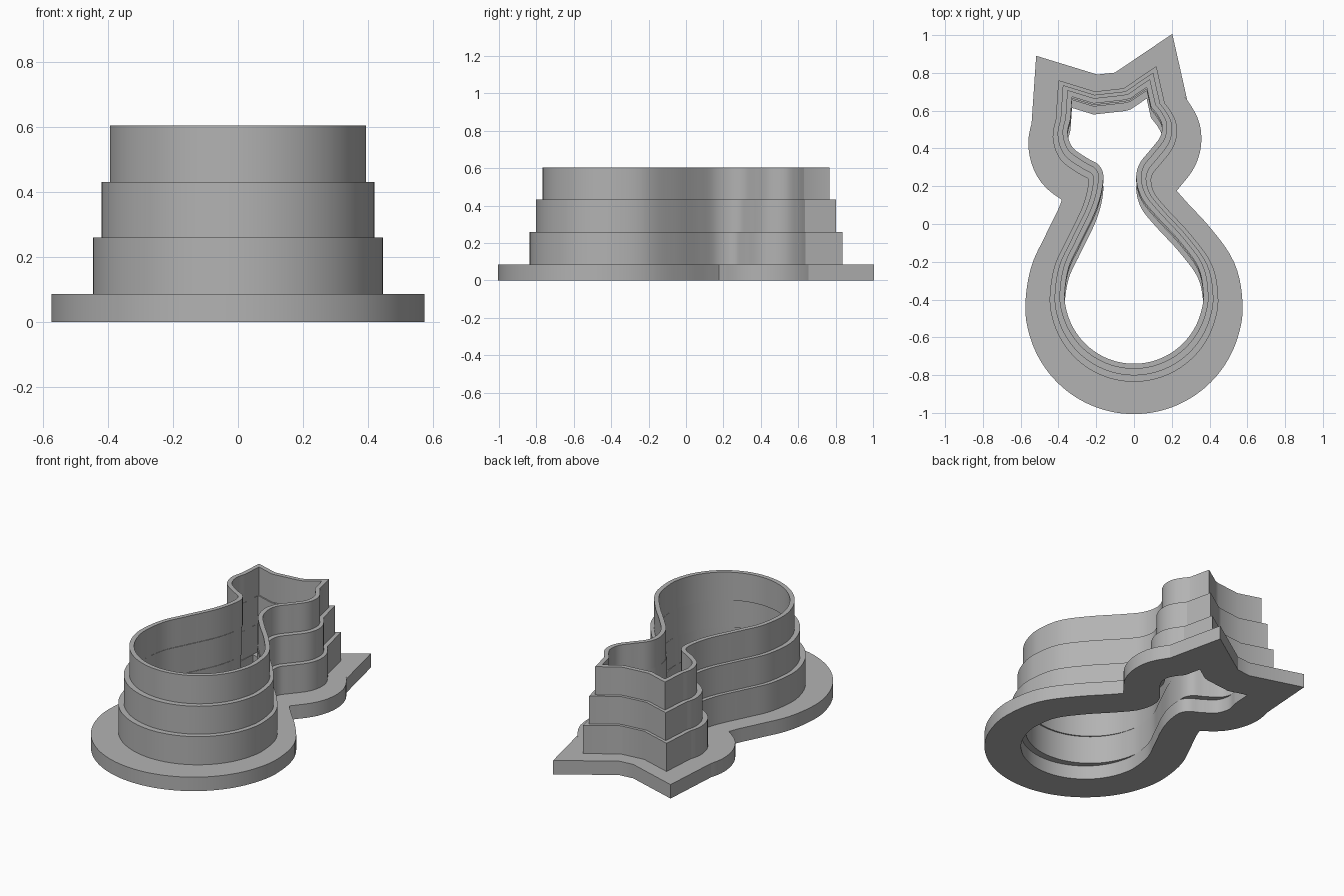
import bpy
import bmesh
import math
from mathutils import Vector
from mathutils.geometry import intersect_line_line_2d

cube = bpy.data.objects.get("Cube")
if cube:
    bpy.data.objects.remove(cube, do_unlink=True)

# Inner outline, counter-clockwise: straight ears, then one smooth run
EARS = [(0.067, 0.722), (-0.019, 0.664), (-0.05, 0.656), (-0.214, 0.638), (-0.328, 0.673)]
HEAD_LEFT = [(-0.336, 0.555), (-0.351, 0.48), (-0.325, 0.405), (-0.25, 0.35), (-0.185, 0.31)]
BODY_LEFT = [(-0.162, 0.24), (-0.195, 0.09), (-0.285, -0.1), (-0.345, -0.23)]
BODY_RIGHT = [(0.34, -0.23), (0.24, -0.09), (0.12, 0.04), (0.04, 0.14), (0.012, 0.24)]
HEAD_RIGHT = [(0.03, 0.32), (0.085, 0.39), (0.138, 0.46), (0.148, 0.525), (0.125, 0.575), (0.09, 0.62)]
BODY_RADIUS = 0.367
BODY_Y = -0.373


def smooth_run(points, steps=6):
    """Catmull-Rom curve through the points."""
    pts = [Vector(p) for p in points]
    pts = [pts[0] * 2 - pts[1]] + pts + [pts[-1] * 2 - pts[-2]]
    run = []
    for a, b, c, d in zip(pts, pts[1:], pts[2:], pts[3:]):
        for s in range(steps):
            t = s / steps
            run.append((b * 2 + (c - a) * t + (a * 2 - b * 5 + c * 4 - d) * t ** 2
                        + (b * 3 - a - c * 3 + d) * t ** 3) / 2)
    return run + [pts[-2]]


def base_outline():
    bowl = []
    for i in range(13):
        angle = math.pi * (1 + i / 12)
        bowl.append((BODY_RADIUS * math.cos(angle), BODY_Y + BODY_RADIUS * math.sin(angle)))
    return [Vector(p) for p in EARS] + smooth_run(
        HEAD_LEFT + BODY_LEFT + bowl + BODY_RIGHT + HEAD_RIGHT)


def offset_outline(points, distance):
    """Mitred outward offset with the crossed loops trimmed away."""
    n = len(points)
    normals = []
    for i in range(n):
        edge = (points[(i + 1) % n] - points[i]).normalized()
        normals.append(Vector((edge.y, -edge.x)))
    pts = []
    for i in range(n):
        a, b = normals[i - 1], normals[i]
        pts.append(points[i] + (a + b) * distance / (1 + a.dot(b)))
    i = 0
    while i < len(pts) - 2:
        for j in range(min(i + n // 3, len(pts) - 2), i + 1, -1):
            hit = intersect_line_line_2d(pts[i], pts[i + 1], pts[j], pts[j + 1])
            if hit:
                pts = pts[:i + 1] + [hit] + pts[j + 1:]
                break
        i += 1
    return pts


def add_tier(name, hole, distance, bottom, top, material):
    """Slab between the hole and its offset, centred on its own bounds."""
    outer = offset_outline(hole, distance)
    xs, ys = [p.x for p in outer], [p.y for p in outer]
    shift = Vector((min(xs) + max(xs), min(ys) + max(ys))) / 2
    bm = bmesh.new()
    edges = []
    for loop in (outer, hole):
        verts = [bm.verts.new((p.x - shift.x, p.y - shift.y, bottom)) for p in loop]
        edges += [bm.edges.new((verts[k - 1], verts[k])) for k in range(len(verts))]
    bmesh.ops.triangle_fill(bm, edges=edges, use_beauty=True)
    raised = bmesh.ops.extrude_face_region(bm, geom=bm.faces[:], use_keep_orig=True)["geom"]
    bmesh.ops.translate(bm, vec=(0, 0, top - bottom),
                        verts=[g for g in raised if isinstance(g, bmesh.types.BMVert)])
    bmesh.ops.recalc_face_normals(bm, faces=bm.faces)
    mesh = bpy.data.meshes.new(name)
    bm.to_mesh(mesh)
    bm.free()
    mesh.materials.append(material)
    obj = bpy.data.objects.new(name, mesh)
    bpy.context.collection.objects.link(obj)
    bpy.ops.object.select_all(action="DESELECT")
    obj.select_set(True)
    bpy.context.view_layer.objects.active = obj
    bpy.ops.object.shade_smooth_by_angle(angle=math.radians(30))


grey = bpy.data.materials.new("grey_plastic")
grey.use_nodes = True
colour = (0.45, 0.45, 0.45, 1)
grey.diffuse_color = colour
grey.node_tree.nodes["Principled BSDF"].inputs["Base Color"].default_value = colour

# Wide flange, then three walls that get thinner towards the cutting edge
outline = base_outline()
add_tier("base_flange", outline, 0.208, 0, 0.086, grey)
add_tier("lower_wall", outline, 0.079, 0.086, 0.26, grey)
add_tier("middle_wall", outline, 0.053, 0.26, 0.432, grey)
add_tier("cutting_wall", outline, 0.027, 0.432, 0.605, grey)
